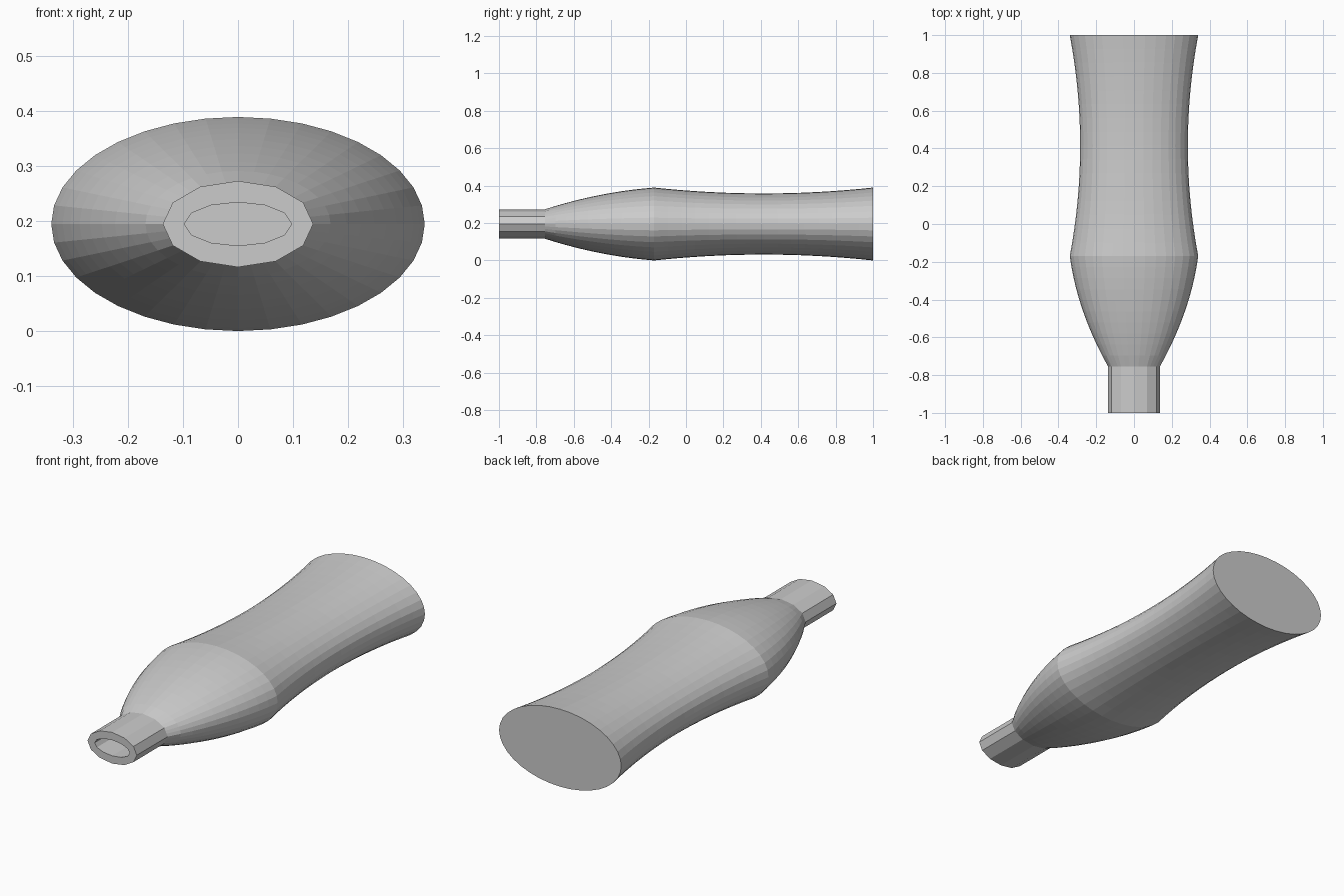
import bpy, bmesh
from math import sin, cos, tau, floor

if "Cube" in bpy.data.objects:
    bpy.data.objects.remove(bpy.data.objects["Cube"])

SIDES, NECK_SIDES = 36, 12
FLAT = 0.573          # height / width of the cross-section
WALL = 0.039
MID_Z = 0.195
NECK_Y, SHOULDER_Y, END_Y = -0.755, -0.17, 1.0


def half_width(y):
    """Outline of the bottle: straight neck, domed shoulder, waisted body."""
    if y <= NECK_Y:
        return 0.137
    if y <= SHOULDER_Y:
        t = (SHOULDER_Y - y) / (SHOULDER_Y - NECK_Y)
        return 0.34 - 0.203 * (0.385 * t + 0.615 * t * t)
    return 0.285 + 0.055 * ((y - 0.415) / 0.585) ** 2


def unit_point(i, coarse):
    """Point on a unit circle, or on the coarser neck polygon."""
    a = tau * i / SIDES
    if not coarse:
        return cos(a), sin(a)
    s = i * NECK_SIDES / SIDES
    k = floor(s)
    f = s - k
    p, q = tau * k / NECK_SIDES, tau * (k + 1) / NECK_SIDES
    return cos(p) * (1 - f) + cos(q) * f, sin(p) * (1 - f) + sin(q) * f


def ring(bm, y, inset=0.0, at=None):
    w = half_width(y)
    rx, rz = w - inset, w * FLAT - inset
    pts = [unit_point(i, y <= NECK_Y) for i in range(SIDES)]
    yy = y if at is None else at
    return [bm.verts.new((rx * c, yy, MID_Z + rz * s)) for c, s in pts]


# Stations along the length
stations = [-1.0, NECK_Y]
stations += [NECK_Y + (SHOULDER_Y - NECK_Y) * i / 10 for i in range(1, 11)]
stations += [SHOULDER_Y + (END_Y - SHOULDER_Y) * i / 16 for i in range(1, 17)]

# Hollow bottle: outer skin from base to mouth, then inner skin back to base
bm = bmesh.new()
rings = [ring(bm, y) for y in reversed(stations)]
rings += [ring(bm, y, WALL) for y in stations[:-1]]
rings.append(ring(bm, END_Y, WALL, END_Y - WALL))
for a, b in zip(rings, rings[1:]):
    for i in range(SIDES):
        j = (i + 1) % SIDES
        bm.faces.new((a[i], a[j], b[j], b[i]))

# Base and inner floor
bm.faces.new(rings[0])
bm.faces.new(rings[-1])
bmesh.ops.recalc_face_normals(bm, faces=bm.faces[:])

mesh = bpy.data.meshes.new("bottle")
bm.to_mesh(mesh)
bm.free()
bottle = bpy.data.objects.new("bottle", mesh)
bpy.context.collection.objects.link(bottle)
